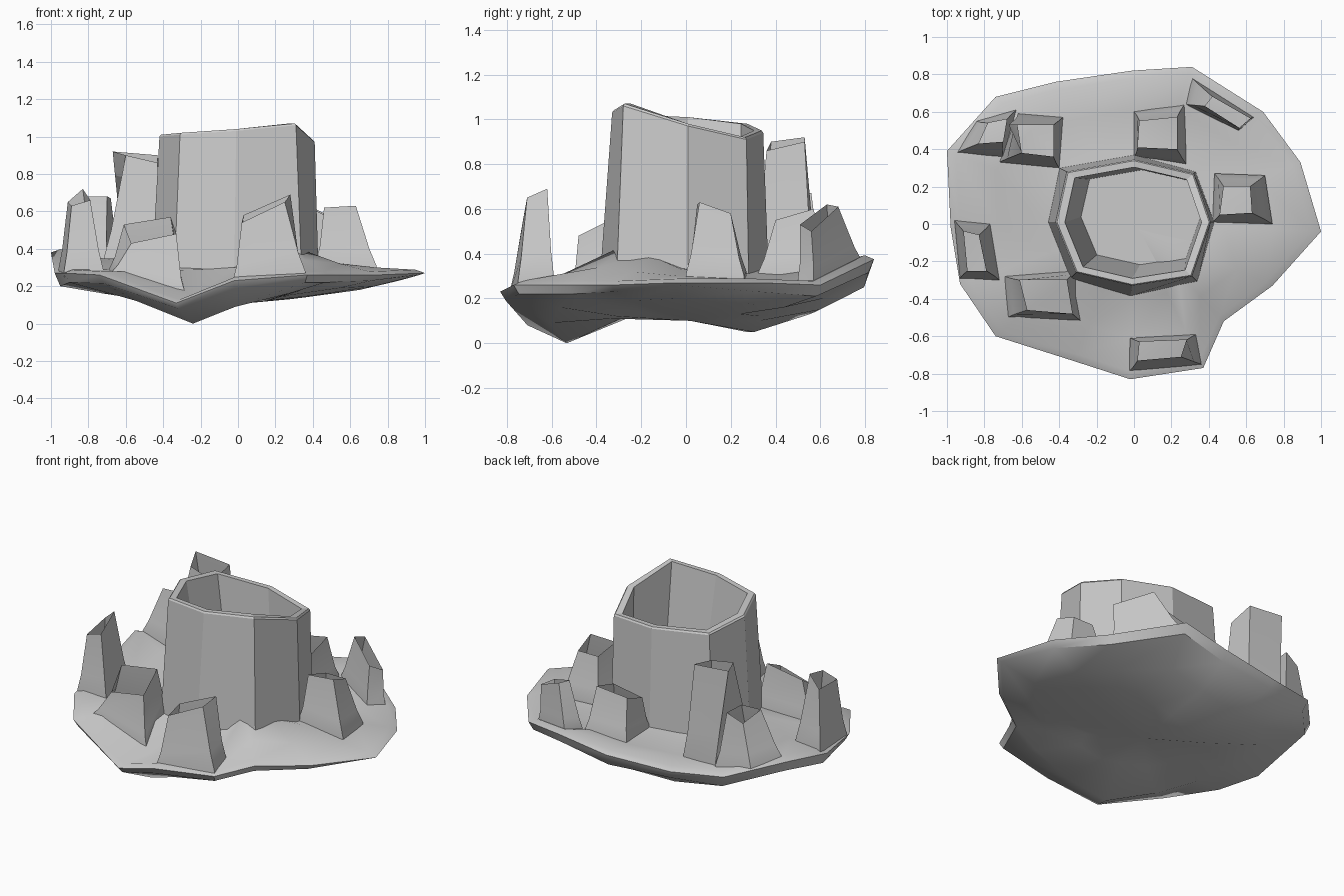
import bpy, math


def make(name, verts, faces, smooth=None):
    me = bpy.data.meshes.new(name)
    me.from_pydata(verts, [], faces)
    me.validate()
    ob = bpy.data.objects.new(name, me)
    bpy.context.collection.objects.link(ob)
    if smooth:
        bpy.ops.object.select_all(action='DESELECT')
        ob.select_set(True)
        bpy.context.view_layer.objects.active = ob
        bpy.ops.object.shade_smooth_by_angle(angle=math.radians(smooth))
    return ob


def loft(name, rings, start=None, end=None, smooth=None):
    """Skin counter-clockwise rings from bottom to top.
    A point closes an end with a fan, 'cap' with one face, None leaves it open."""
    n = len(rings[0])
    verts = [v for r in rings for v in r]
    faces = []
    for k in range(len(rings) - 1):
        for i in range(n):
            j = (i + 1) % n
            faces.append((k * n + i, k * n + j, k * n + n + j, k * n + n + i))
    last = (len(rings) - 1) * n
    if start:
        verts.append(start)
        faces += [(len(verts) - 1, (i + 1) % n, i) for i in range(n)]
    if end == 'cap':
        faces.append(tuple(last + i for i in range(n)))
    elif end:
        verts.append(end)
        faces += [(len(verts) - 1, last + i, last + (i + 1) % n) for i in range(n)]
    return make(name, verts, faces, smooth)


# Rocky base: warped plate with an irregular outline (x, y, rim height)
rim = [(1.0, -.04, .27), (.89, .33, .27), (.69, .6, .26), (.31, .84, .375),
       (-.01, .82, .32), (-.42, .76, .3), (-.74, .68, .32), (-1, .39, .38),
       (-.98, -.02, .27), (-.93, -.32, .27), (-.74, -.6, .26), (-.33, -.73, .11),
       (-.02, -.83, .23), (.37, -.77, .26), (.48, -.52, .26), (.74, -.33, .26)]
thick = [.01, .04, .05, .06, .07, .05, .07, .07, .07, .05, .045, .03, .04, .04, .04, .03]
under = [.2, .18, .16, .2, .15, .13, .15, .19, .16, .16, .12, 0, .09, .16, .18, .19]
belly = [.15, .14, .13, .12, .1, .05, .05, .11, .12, .12, .12, .11, .11, .12, .14, .15]
ground = [.3, .29, .28, .34, .31, .31, .32, .35, .3, .29, .28, .15, .22, .3, .34, .32]
crown = [.33, .32, .31, .32, .32, .32, .33, .34, .32, .31, .3, .29, .3, .34, .45, .39]
level = lambda s, zs: [(x * s, y * s, z) for (x, y, _), z in zip(rim, zs)]
loft("rock_base",
     [level(.4, belly), level(.73, under),
      [(x * .97, y * .97, z - t) for (x, y, z), t in zip(rim, thick)],
      rim,
      [(x * .95, y * .95, z + .018) for x, y, z in rim],
      level(.74, ground), level(.48, crown)],
     start=(-.05, .02, .1), end=(0, 0, .36), smooth=40)

# Hollow eight-sided tower with a slanting rim
tower = [(.41, .01, .98), (.32, .27, .92), (0, .345, .95), (-.36, .28, .98),
         (-.42, .01, 1.01), (-.31, -.26, 1.02), (-.01, -.33, 1.04), (.31, -.28, 1.07)]
foot = [(.43, .01), (.33, .28), (0, .37), (-.4, .3),
        (-.46, .01), (-.34, -.29), (-.02, -.385), (.34, -.31)]
inset = lambda s: [(x * s, y * s, z) for x, y, z in tower]
loft("tower",
     [[(x, y, .28) for x, y in foot],
      [(x, y, z - .01) for x, y, z in tower],
      inset(.98), inset(.88),
      [(x * .77 + .04, y * .75 + .03, .37) for x, y, z in tower]], end='cap')


# Hollow tapered four-sided stumps: foot corners then top corners
def stump(name, base, top):
    cx = sum(v[0] for v in base) / 4
    cy = sum(v[1] for v in base) / 4
    sunk = [(x, y, z - .03) for x, y, z in base]
    # slightly pinched waist gives the flared foot
    waist = [tuple(.72 * b + .28 * t for b, t in zip(p, q)) for p, q in zip(base, top)]
    waist = [(cx + (x - cx) * .95, cy + (y - cy) * .95, z) for x, y, z in waist]
    loft(name, [sunk, base, waist, top], smooth=35)


stump("front_stump",
      [(-.03, -.79, .22), (.36, -.75, .28), (.33, -.59, .3), (-.02, -.61, .24)],
      [(.02, -.73, .54), (.25, -.71, .65), (.28, -.62, .69), (.03, -.63, .58)])
stump("front_left_stump",
      [(-.68, -.5, .27), (-.28, -.52, .15), (-.31, -.25, .3), (-.69, -.28, .29)],
      [(-.57, -.46, .43), (-.33, -.48, .48), (-.36, -.3, .57), (-.61, -.3, .53)])
stump("left_stump",
      [(-.93, -.29, .28), (-.72, -.3, .29), (-.77, 0, .3), (-.96, .02, .29)],
      [(-.89, -.25, .63), (-.79, -.25, .66), (-.83, -.06, .72), (-.91, -.04, .65)])
stump("tall_back_left_stump",
      [(-.72, .33, .34), (-.4, .3, .33), (-.38, .57, .32), (-.62, .59, .34)],
      [(-.6, .38, .9), (-.43, .36, .86), (-.43, .53, .9), (-.67, .53, .92)])
stump("outer_back_left_stump",
      [(-.95, .38, .38), (-.7, .36, .35), (-.63, .61, .33), (-.84, .55, .36)],
      [(-.83, .43, .68), (-.7, .44, .68), (-.68, .56, .67), (-.78, .54, .62)])
stump("back_stump",
      [(0, .36, .32), (.28, .32, .31), (.27, .64, .33), (0, .6, .32)],
      [(.02, .41, .52), (.23, .4, .55), (.23, .57, .6), (.03, .55, .57)])
stump("right_stump",
      [(.42, .01, .34), (.74, 0, .31), (.7, .26, .3), (.43, .27, .32)],
      [(.46, .05, .62), (.63, .06, .63), (.62, .2, .58), (.48, .2, .58)])
stump("back_right_stump",
      [(.27, .64, .32), (.56, .5, .29), (.64, .57, .28), (.3, .79, .36)],
      [(.38, .63, .62), (.57, .51, .53), (.63, .56, .5), (.42, .68, .61)])
